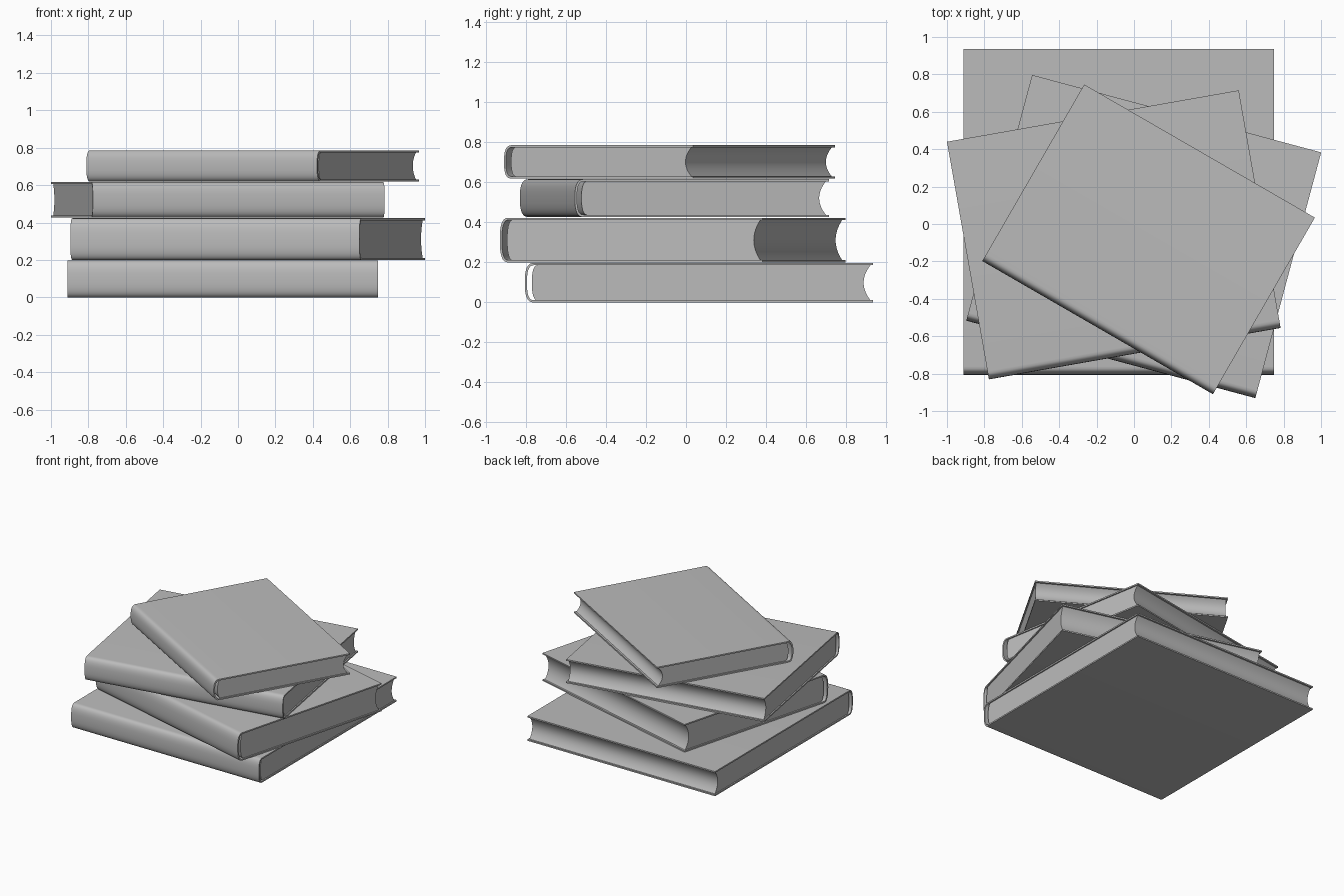
import bpy, bmesh, math
from mathutils import Matrix

if "Cube" in bpy.data.objects:
    bpy.data.objects.remove(bpy.data.objects["Cube"])

mat = bpy.data.materials.new("plain grey")
mat.diffuse_color = (0.5, 0.5, 0.5, 1)
mat.use_nodes = True
mat.node_tree.nodes["Principled BSDF"].inputs["Base Color"].default_value = mat.diffuse_color

T = 0.011      # cover thickness
BULGE = 0.045  # spine roundness
N = 16


def arc(y0, depth, half, mid, power=1.0):
    """Points along a bulge toward -y, from low z to high z."""
    pts = []
    for i in range(N + 1):
        a = -math.pi / 2 + math.pi * i / N
        c, s = math.cos(a), math.sin(a)
        pts.append((y0 - depth * max(c, 0) ** power,
                    mid + half * math.copysign(abs(s) ** power, s)))
    return pts


def extrude(name, profile, length, matrix):
    """Extrude a closed (y, z) profile along x, centred."""
    bm = bmesh.new()
    f = bm.faces.new([bm.verts.new((-length / 2, y, z)) for y, z in profile])
    r = bmesh.ops.extrude_face_region(bm, geom=[f])
    vs = [g for g in r["geom"] if isinstance(g, bmesh.types.BMVert)]
    bmesh.ops.translate(bm, vec=(length, 0, 0), verts=vs)
    bmesh.ops.recalc_face_normals(bm, faces=bm.faces)
    bmesh.ops.triangulate(bm, faces=[g for g in bm.faces if len(g.verts) > 4])
    me = bpy.data.meshes.new(name)
    bm.to_mesh(me)
    bm.free()
    ob = bpy.data.objects.new(name, me)
    bpy.context.collection.objects.link(ob)
    ob.matrix_world = matrix
    me.materials.append(mat)
    bpy.ops.object.select_all(action='DESELECT')
    ob.select_set(True)
    bpy.context.view_layer.objects.active = ob
    bpy.ops.object.shade_smooth_by_angle(angle=math.radians(35))


def book(tag, cx, cy, z, width, depth, height, degrees):
    m = Matrix.Translation((cx, cy, z)) @ Matrix.Rotation(math.radians(degrees), 4, 'Z')
    d, mid = depth / 2, height / 2
    hinge = -d + BULGE
    # cover: thin wrap with a rounded spine
    outer = arc(hinge, BULGE, mid, mid, 0.75)
    inner = arc(hinge, BULGE - T, mid - T, mid, 0.75)
    cover = [(d, 0)] + outer + [(d, height), (d, height - T)] + inner[::-1] + [(d, T)]
    extrude(tag + "_cover", cover, width, m)
    # pages: rounded back, hollow fore-edge, small gap behind the spine
    half = mid - T
    back = arc(hinge + 0.016, 0.026, half, mid, 0.9)
    fore = []
    for i in range(N + 1):
        t = 1 - 2 * i / N
        fore.append((d - 0.014 - 0.034 * (1 - t * t), mid + half * t))
    extrude(tag + "_pages", back + fore, width - 0.02, m)


book("bottom_book", -0.082, 0.065, 0.0, 1.66, 1.742, 0.197, 0)
book("second_book", 0.052, -0.067, 0.2, 1.6, 1.36, 0.223, -15)
book("third_book", -0.108, -0.058, 0.427, 1.584, 1.29, 0.189, 10)
book("top_book", 0.078, -0.082, 0.619, 1.424, 1.09, 0.167, -30)
